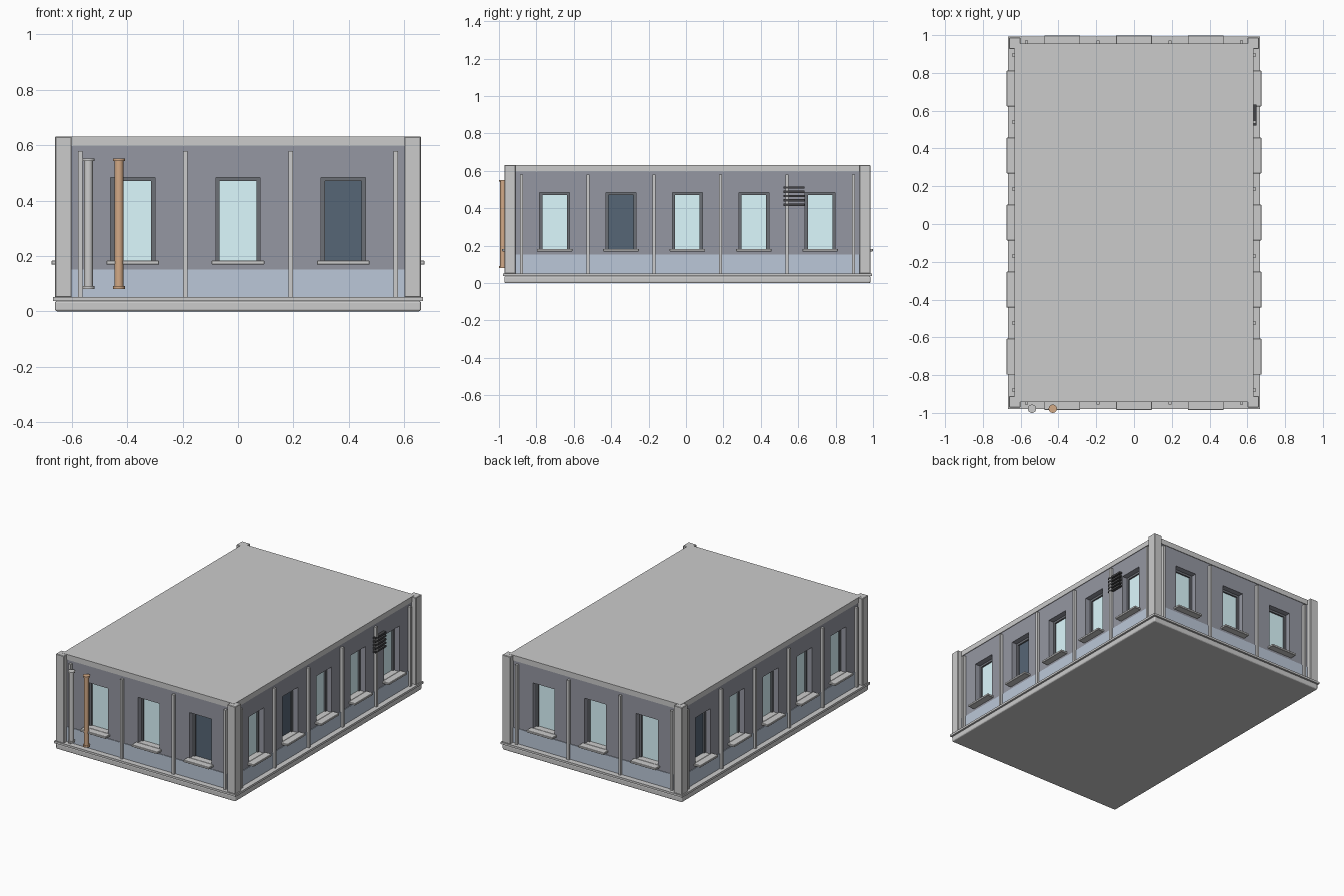
import bpy, bmesh
from mathutils import Vector, Matrix

if "Cube" in bpy.data.objects:
    bpy.data.objects.remove(bpy.data.objects["Cube"])

CY = 0.0075                 # body centre in y
WX, WY = 0.628, 0.945       # wall half sizes
PX, PY = 0.661, 0.979       # outer half sizes at the corner posts
BAY_X, BAY_Y = 0.38, 0.355  # bay widths


def material(name, rgb):
    m = bpy.data.materials.new(name)
    m.diffuse_color = (*rgb, 1)
    m.use_nodes = True
    m.node_tree.nodes["Principled BSDF"].inputs["Base Color"].default_value = m.diffuse_color
    return m


WALL = material("slate", (0.30, 0.31, 0.36))
BAND = material("blue_grey", (0.50, 0.575, 0.69))
LIT = material("light_glass", (0.72, 0.95, 1.0))
DARK = material("dark_glass", (0.094, 0.133, 0.18))
FRAME = material("frame_grey", (0.15, 0.16, 0.18))
VENT = material("vent_dark", (0.06, 0.06, 0.065))
COPPER = material("copper_brown", (0.65, 0.40, 0.24))


def finish(name, bm, mat=None, bevel=0, segments=2):
    me = bpy.data.meshes.new(name)
    bm.to_mesh(me)
    bm.free()
    ob = bpy.data.objects.new(name, me)
    bpy.context.collection.objects.link(ob)
    if mat:
        me.materials.append(mat)
    if bevel:
        mod = ob.modifiers.new("bevel", 'BEVEL')
        mod.width, mod.segments = bevel, segments
    return ob


def boxes(name, items, mat=None, bevel=0, segments=2):
    """items: list of (low corner, high corner)"""
    bm = bmesh.new()
    for a, b in items:
        a, b = Vector(a), Vector(b)
        bmesh.ops.create_cube(bm, size=1, matrix=Matrix.Translation((a + b) / 2)
                              @ Matrix.Diagonal((*[abs(v) for v in b - a], 1)))
    return finish(name, bm, mat, bevel, segments)


def slab(name, hx, hy, z0, z1, mat=None, bevel=0, segments=2):
    return boxes(name, [((-hx, CY - hy, z0), (hx, CY + hy, z1))], mat, bevel, segments)


# side name: outward normal, tangent, wall distance, bay width, bay count
SIDES = {
    "front": ((0, -1), (1, 0), WY, BAY_X, 3),
    "back": ((0, 1), (1, 0), WY, BAY_X, 3),
    "right": ((1, 0), (0, 1), WX, BAY_Y, 5),
    "left": ((-1, 0), (0, 1), WX, BAY_Y, 5),
}


def on_wall(side, u0, u1, d0, d1, z0, z1):
    """box spanning u along a wall and d outward from it"""
    n, t, dist = SIDES[side][:3]
    def corner(u, d, z):
        return (t[0] * u + n[0] * (dist + d), CY + t[1] * u + n[1] * (dist + d), z)
    return corner(u0, d0, z0), corner(u1, d1, z1)


# base, ledge, walls, lower band and roof
slab("plinth", PX, PY, 0, 0.038, bevel=0.008, segments=3)
slab("base_ledge", PX + 0.007, PY + 0.007, 0.038, 0.052)
walls = slab("walls", WX, WY, 0.05, 0.598, WALL)
slab("lower_band", WX + 0.004, WY + 0.004, 0.05, 0.152, BAND)
slab("roof", WX + 0.004, WY + 0.004, 0.597, 0.632)

# corner posts
W = 0.06
boxes("corner_posts", [((sx * PX, CY + sy * PY, 0.05), (sx * (PX - W), CY + sy * (PY - W), 0.631))
                       for sx in (-1, 1) for sy in (-1, 1)], bevel=0.003, segments=1)

# windows, sills and ribs for every side
HW, Z0, Z1, DEEP, F = 0.08, 0.176, 0.484, 0.05, 0.014
dark_ones = {("front", 2), ("right", 1), ("left", 4)}
holes, frames, lit, dark, sills, ribs = [], [], [], [], [], []
for s, (n, t, dist, bay, count) in SIDES.items():
    for i in range(count):
        u = (i - (count - 1) / 2) * bay
        holes.append(on_wall(s, u - HW, u + HW, -DEEP, 0.03, Z0, Z1))
        pane = dark if (s, i) in dark_ones else lit
        pane.append(on_wall(s, u - HW + F, u + HW - F, -DEEP - 0.004, -DEEP + 0.004, Z0, Z1 - F))
        for e in (-1, 1):
            frames.append(on_wall(s, u + e * HW, u + e * (HW - F), -DEEP - 0.002, -DEEP + 0.014, Z0, Z1))
        frames.append(on_wall(s, u - HW + F, u + HW - F, -DEEP - 0.002, -DEEP + 0.014, Z1 - F, Z1))
        sills.append(on_wall(s, u - 0.095, u + 0.095, -0.002, 0.046, 0.169, 0.183))
        sills.append(on_wall(s, u - HW, u + HW, -DEEP, -0.002, 0.169, 0.183))
    for i in range(count + 1):
        u = (i - count / 2) * bay
        ribs.append(on_wall(s, u - 0.008, u + 0.008, -0.002, 0.019, 0.05, 0.58))

cutter = boxes("window_cutters", holes)
cutter.hide_render = True
cutter.hide_viewport = True
cut = walls.modifiers.new("openings", 'BOOLEAN')
cut.object, cut.operation, cut.solver = cutter, 'DIFFERENCE', 'EXACT'

boxes("window_frames", frames, FRAME)
boxes("lit_panes", lit, LIT)
boxes("dark_panes", dark, DARK)
boxes("window_sills", sills, bevel=0.002, segments=1)
boxes("wall_ribs", ribs)

# louvre vent on the right wall
boxes("vent_slats", [on_wall("right", 0.513, 0.625, -0.002, 0.02, z, z + 0.012)
                     for z in (0.413, 0.436, 0.459, 0.482, 0.505)], VENT)

# upright pipes with end collars on the front
for name, x, mat in (("grey_pipe", -0.54, None), ("brown_pipe", -0.43, COPPER)):
    bm = bmesh.new()
    for r, z0, z1 in ((0.016, 0.085, 0.548), (0.022, 0.081, 0.091), (0.022, 0.543, 0.552)):
        bmesh.ops.create_cone(bm, cap_ends=True, segments=20, radius1=r, radius2=r, depth=z1 - z0,
                              matrix=Matrix.Translation((x, -0.978, (z0 + z1) / 2)))
    ob = finish(name, bm, mat)
    bpy.context.view_layer.objects.active = ob
    ob.select_set(True)
    bpy.ops.object.shade_smooth_by_angle()
    ob.select_set(False)
